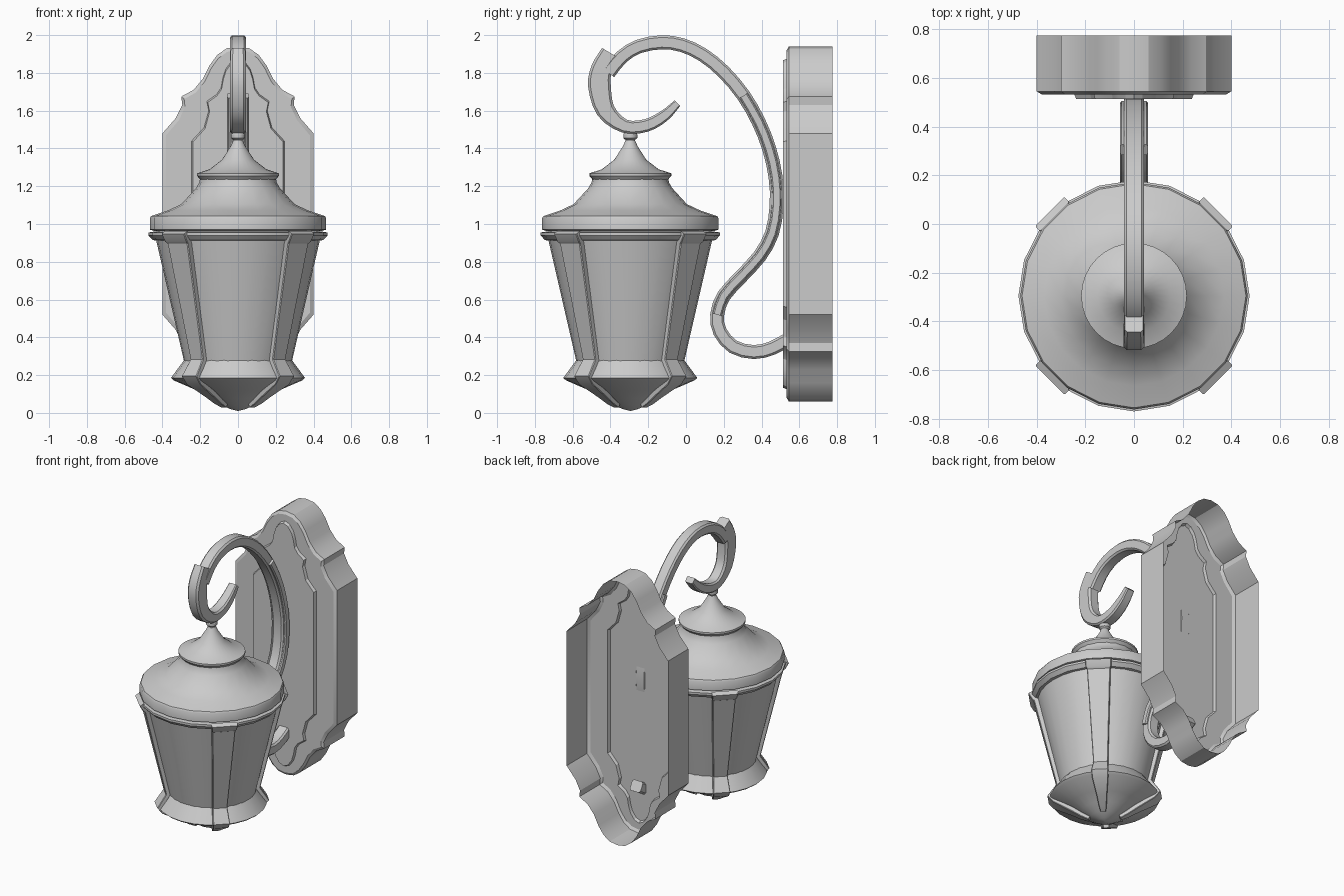
import bpy, bmesh, math
from mathutils import Vector

if "Cube" in bpy.data.objects:
    bpy.data.objects.remove(bpy.data.objects["Cube"])

CY = -0.295   # lantern axis position in y


def finish(bm, name, angle=30):
    bmesh.ops.remove_doubles(bm, verts=bm.verts, dist=1e-5)
    bmesh.ops.recalc_face_normals(bm, faces=bm.faces)
    me = bpy.data.meshes.new(name)
    bm.to_mesh(me)
    bm.free()
    ob = bpy.data.objects.new(name, me)
    bpy.context.collection.objects.link(ob)
    bpy.ops.object.select_all(action='DESELECT')
    ob.select_set(True)
    bpy.context.view_layer.objects.active = ob
    bpy.ops.object.shade_smooth_by_angle(angle=math.radians(angle))
    return ob


def bridge(bm, loops):
    """Skin a list of equal-length closed vertex loops."""
    n = len(loops[0])
    for a, b in zip(loops, loops[1:]):
        for i in range(n):
            j = (i + 1) % n
            bm.faces.new((a[i], a[j], b[j], b[i]))


def lathe(name, profile, sides):
    """Revolve (radius, z) points about the lantern axis."""
    bm = bmesh.new()
    loops = []
    for r, z in profile:
        r = max(r, 1e-4)
        loops.append([bm.verts.new((r * math.sin(2 * math.pi * i / sides),
                                    CY + r * math.cos(2 * math.pi * i / sides), z))
                      for i in range(sides)])
    bridge(bm, loops)
    bm.faces.new(loops[0])
    bm.faces.new(loops[-1])
    return finish(bm, name)


def smooth_path(pts, steps):
    """Catmull-Rom resampling of (u, z, half thickness, half width) points."""
    p = [Vector(q) for q in pts]
    p = [2 * p[0] - p[1]] + p + [2 * p[-1] - p[-2]]
    out = []
    for a, b, c, d in zip(p, p[1:], p[2:], p[3:]):
        for k in range(steps):
            t = k / steps
            out.append(0.5 * (2 * b + (c - a) * t + (2 * a - 5 * b + 4 * c - d) * t * t
                              + (3 * b - a - 3 * c + d) * t ** 3))
    return out + [p[-2]]


def ribbon(name, pts, origin_y=0.0, angle=90, chamfer=0.3):
    """Sweep a chamfered bar along a path in a vertical plane facing 'angle'."""
    bm = bmesh.new()
    ca, sa = math.cos(math.radians(angle)), math.sin(math.radians(angle))
    loops = []
    for i, (u, z, t, w) in enumerate(pts):
        a, b = pts[max(i - 1, 0)], pts[min(i + 1, len(pts) - 1)]
        d = Vector((b[0] - a[0], b[1] - a[1])).normalized()
        c = chamfer * min(t, w)
        section = [(t, w - c), (t - c, w), (c - t, w), (-t, w - c),
                   (-t, c - w), (c - t, -w), (t - c, -w), (t, c - w)]
        ring = []
        for s, x in section:
            uu, zz = u - d.y * s, z + d.x * s
            ring.append(bm.verts.new((uu * ca - x * sa, origin_y + uu * sa + x * ca, zz)))
        loops.append(ring)
    bridge(bm, loops)
    bm.faces.new(loops[0])
    bm.faces.new(loops[-1])
    return finish(bm, name, 35)


# Wall plate: open-backed pan with a raised inner panel, mirrored from one quadrant
def plate_loop(bm, quad, y, sx=1, sz=1):
    q = [(x * sx, z * sz) for x, z in quad]
    right = q + [(x, -z) for x, z in reversed(q)]
    pts = right + [(-x, z) for x, z in reversed(right[1:-1])]
    return [bm.verts.new((x, y, 1.0 + z)) for x, z in pts]


outer = [(0, .94), (.06, .93), (.11, .895), (.15, .84), (.185, .77), (.235, .71),
         (.30, .675), (.295, .63), (.33, .56), (.40, .48)]
inner = [(0, .875), (.035, .86), (.065, .82), (.08, .775), (.09, .72), (.115, .685),
         (.165, .65), (.155, .60), (.18, .51), (.245, .44)]
bm = bmesh.new()
plate = [plate_loop(bm, outer, .775), plate_loop(bm, outer, .545),
         plate_loop(bm, outer, .533, .95, .98), plate_loop(bm, inner, .533),
         plate_loop(bm, inner, .513, .97, .99)]
bridge(bm, plate)
bm.faces.new(plate[-1])
finish(bm, "wall_plate", 25)

# Curved arm from the wall up and over the lantern
arm = [(.56, .40), (.46, .345), (.36, .322), (.25, .35), (.18, .43), (.165, .52), (.20, .62),
       (.29, .72), (.39, .83), (.455, .95), (.480, 1.1), (.474, 1.25), (.44, 1.4), (.385, 1.54),
       (.305, 1.68), (.20, 1.805), (.09, 1.895), (-.02, 1.947), (-.13, 1.962), (-.25, 1.94),
       (-.34, 1.885), (-.41, 1.80)]
ribbon("arm", smooth_path([p + (.037, .042) for p in arm], 2))
# Wider side strips along the middle of the arm
ribbon("arm_sleeve", smooth_path([p + (.024, .058) for p in arm[5:15]], 2))
# Leaf-like scroll that holds the lantern
ribbon("scroll", smooth_path([(-.40, 1.905, .052, .038), (-.447, 1.82, .056, .042),
                              (-.458, 1.73, .060, .042), (-.425, 1.60, .050, .042),
                              (-.325, 1.518, .036, .042), (-.21, 1.522, .034, .040),
                              (-.115, 1.573, .030, .036), (-.045, 1.64, .021, .030)], 3))

# Roof: hanging knob, small cap and wide tier
lathe("finial", [(.02, 1.50), (.037, 1.475), (.037, 1.455), (.025, 1.445), (.025, 1.41)], 16)
lathe("roof_cap", [(.026, 1.44), (.04, 1.41), (.085, 1.34), (.15, 1.29), (.217, 1.268),
                   (.217, 1.255), (.20, 1.235), (.18, 1.23)], 32)
lathe("roof", [(.20, 1.245), (.205, 1.22), (.222, 1.19), (.30, 1.105), (.37, 1.072), (.46, 1.042),
               (.467, 1.03), (.467, .97), (.44, .962)], 20)

# Lantern body
lathe("top_ring", [(.43, .962), (.475, .955), (.475, .94), (.452, .915), (.42, .91)], 20)
lathe("glass", [(.437, .93), (.285, .27)], 32)
lathe("bottom_skirt", [(.27, .285), (.285, .28), (.355, .185), (.34, .172), (.22, .12),
                       (.15, .078), (.09, .042), (.04, .02), (0, .01)], 24)

# Four corner posts that continue under the base as tapering ribs
post = [(.475, .955, .016, .085), (.453, .915, .016, .083), (.436, .90, .018, .076),
        (.292, .285, .018, .048), (.352, .19, .016, .056), (.325, .162, .014, .052),
        (.205, .098, .016, .034), (.145, .06, .014, .026), (.10, .038, .012, .018)]
for i, ang in enumerate((45, 135, 225, 315)):
    ribbon(f"corner_post_{i + 1}", post, CY, ang, .25)
